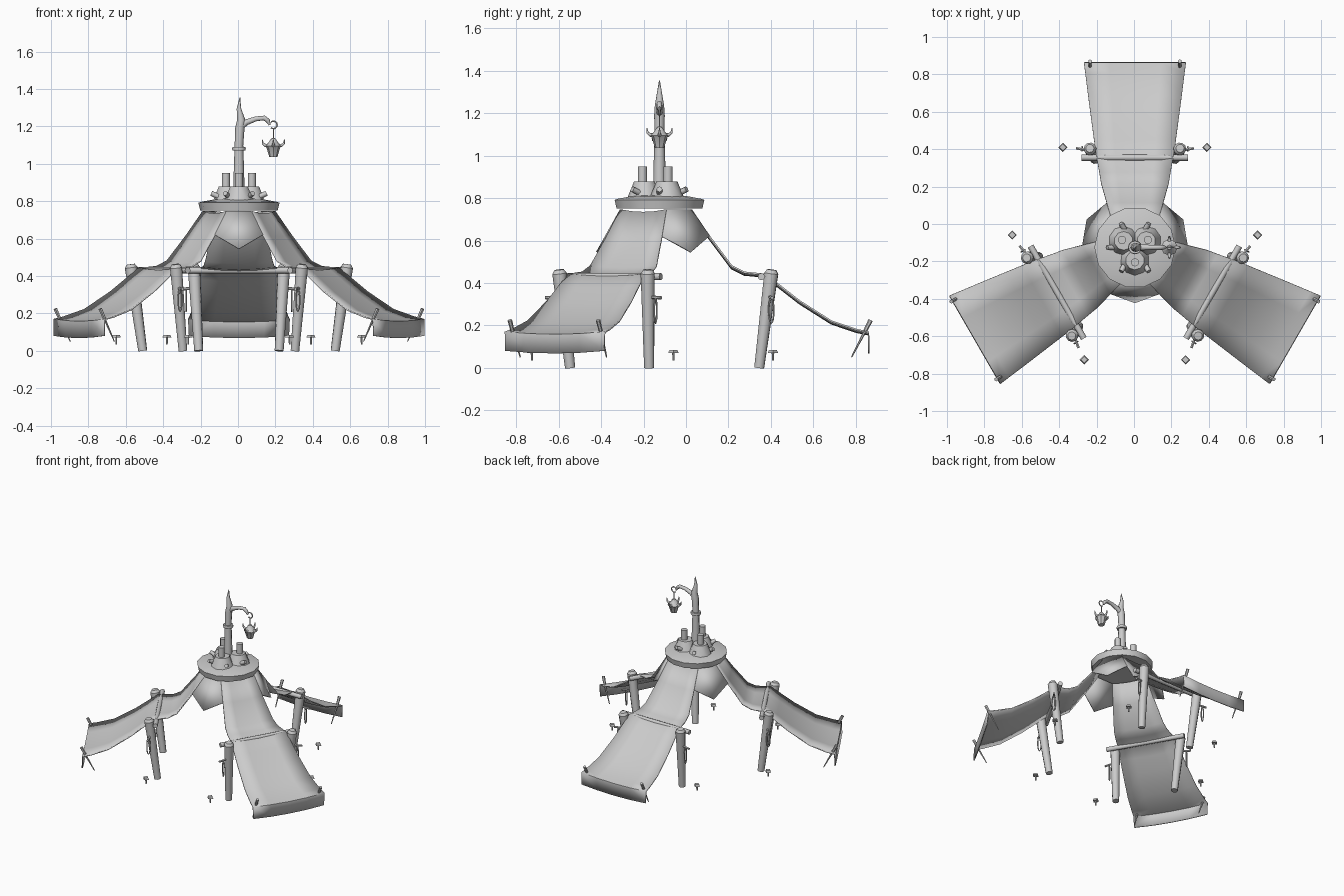
import bpy, bmesh, math
from mathutils import Vector, Matrix

cube = bpy.data.objects.get("Cube")
if cube:
    bpy.data.objects.remove(cube, do_unlink=True)

GREY = (0.6, 0.6, 0.6, 1)
mat = bpy.data.materials.new("plain grey")
mat.use_nodes = True
mat.diffuse_color = GREY
mat.node_tree.nodes["Principled BSDF"].inputs["Base Color"].default_value = GREY

CENTRE = Vector((0.005, -0.125, 0))
WINGS = {"back": 90, "right": 210, "left": 330}


def at(angle, r, p, z):
    """Point at distance r along a direction, p sideways, height z."""
    a = math.radians(angle)
    return CENTRE + Vector((r * math.cos(a) - p * math.sin(a),
                            r * math.sin(a) + p * math.cos(a), z))


def finish(name, bm, smooth=40, thick=0):
    mesh = bpy.data.meshes.new(name)
    bmesh.ops.recalc_face_normals(bm, faces=bm.faces)
    bm.to_mesh(mesh)
    bm.free()
    obj = bpy.data.objects.new(name, mesh)
    bpy.context.collection.objects.link(obj)
    mesh.materials.append(mat)
    mesh.shade_smooth()
    mesh.set_sharp_from_angle(angle=math.radians(smooth))
    if thick:
        mod = obj.modifiers.new("cloth", "SOLIDIFY")
        mod.thickness = thick
        mod.offset = 0
    return obj


def rod(name, a, b, r1, r2, sides=8):
    bm = bmesh.new()
    d = b - a
    turn = d.to_track_quat("Z", "Y").to_matrix().to_4x4()
    bmesh.ops.create_cone(bm, cap_ends=True, segments=sides, radius1=r1, radius2=r2,
                          depth=d.length, matrix=Matrix.Translation((a + b) / 2) @ turn)
    return finish(name, bm, 50)


def lathe(name, centre, profile, sides):
    bm = bmesh.new()
    verts = [bm.verts.new((r, 0, z)) for r, z in profile]
    edges = [bm.edges.new(pair) for pair in zip(verts, verts[1:])]
    bmesh.ops.spin(bm, geom=verts + edges, cent=(0, 0, 0), axis=(0, 0, 1),
                   angle=math.tau, steps=sides)
    bmesh.ops.remove_doubles(bm, verts=bm.verts, dist=1e-4)
    bmesh.ops.translate(bm, verts=bm.verts, vec=centre)
    return finish(name, bm, 35)


def tube(name, points, radii, thickness=1.0):
    curve = bpy.data.curves.new(name, "CURVE")
    curve.dimensions = "3D"
    curve.bevel_depth = thickness
    curve.bevel_resolution = 2
    curve.use_fill_caps = True
    line = curve.splines.new("POLY")
    line.points.add(len(points) - 1)
    for point, co, r in zip(line.points, points, radii):
        point.co = (*co, 1)
        point.radius = r
    line.use_smooth = True
    curve.materials.append(mat)
    obj = bpy.data.objects.new(name, curve)
    bpy.context.collection.objects.link(obj)
    return obj


# Canopy profile: distance, height, half width
CANOPY = [(0.15, 0.745, 0.125), (0.235, 0.62, 0.15), (0.34, 0.48, 0.18),
          (0.40, 0.45, 0.19), (0.50, 0.44, 0.208), (0.57, 0.385, 0.218),
          (0.66, 0.315, 0.23), (0.81, 0.22, 0.25), (0.93, 0.18, 0.265),
          (0.985, 0.168, 0.272), (0.987, 0.08, 0.268)]
COLUMNS = (-1, -0.5, 0, 0.5, 1)

for side, angle in WINGS.items():
    # Cloth wing with a hanging end flap
    bm = bmesh.new()
    rows = [[bm.verts.new(at(angle, r, h * t, z - 0.012 * (1 - t * t))) for t in COLUMNS]
            for r, z, h in CANOPY]
    for low, high in zip(rows, rows[1:]):
        for i in range(len(COLUMNS) - 1):
            bm.faces.new((low[i], low[i + 1], high[i + 1], high[i]))
    finish(side + "_cloth_wing", bm, 50, 0.008)

    # Pointed cloth piece joining this wing to the next
    bm = bmesh.new()
    (r0, z0, h0), (r1, z1, h1) = CANOPY[:2]
    corners = [at(angle, r0, h0, z0), at(angle, r1, h1, z1), at(angle + 60, 0.295, 0, 0.545),
               at(angle + 120, r1, -h1, z1), at(angle + 120, r0, -h0, z0)]
    top_mid = (corners[0] + corners[4]) / 2
    v = [bm.verts.new(c) for c in corners + [top_mid]]
    bm.faces.new((v[0], v[1], v[2], v[5]))
    bm.faces.new((v[5], v[2], v[3], v[4]))
    finish(side + "_pointed_cloth", bm, 50, 0.008)

    # Cross beam under the wing
    rod(side + "_cross_beam", at(angle, 0.48, -0.285, 0.43), at(angle, 0.48, 0.285, 0.43),
        0.017, 0.017)

    for s in (-1, 1):
        tag = side + ("_first_" if s < 0 else "_second_")
        # Leaning support post with a chamfered top
        foot, head = at(angle, 0.47, s * 0.215, 0), at(angle, 0.527, s * 0.24, 0.445)
        rod(tag + "post", foot, head, 0.024, 0.034, 10)
        rod(tag + "post_top", head, head + (head - foot) * 0.04, 0.034, 0.022, 10)
        # Side peg with a hanging loop of rope
        a, b = at(angle, 0.515, s * 0.23, 0.335), at(angle, 0.53, s * 0.315, 0.33)
        rod(tag + "post_peg", a, b, 0.008, 0.008, 6)
        loop = [at(angle, 0.527 + 0.012 * math.sin(k * math.tau / 10), s * 0.283,
                   0.27 + 0.06 * math.cos(k * math.tau / 10)) for k in range(11)]
        tube(tag + "rope_loop", loop, [1] * 11, 0.004)
        # Tent stake through the cloth end
        rod(tag + "stake_top", at(angle, 0.995, s * 0.24, 0.225),
            at(angle, 0.965, s * 0.24, 0.165), 0.011, 0.009, 6)
        rod(tag + "stake", at(angle, 0.965, s * 0.24, 0.165),
            at(angle, 0.905, s * 0.235, 0.05), 0.007, 0.003, 6)
        # Ground peg with a square head
        g = at(angle, 0.535, s * 0.385, 0.035)
        rod(tag + "ground_peg", g, g + Vector((0, 0, 0.035)), 0.005, 0.006, 6)
        rod(tag + "ground_peg_head", g + Vector((0, 0, 0.035)), g + Vector((0, 0, 0.05)),
            0.025, 0.018, 4)

    # Roof block with a chimney
    base = at(angle + 60, 0.07, 0, 0.8)
    rod(side + "_roof_block", base, base + Vector((0, 0, 0.078)), 0.082, 0.05, 10)
    pipe = at(angle + 60, 0.08, 0, 0.85)
    rod(side + "_chimney", pipe, pipe + Vector((0, 0, 0.1)), 0.022, 0.022, 10)

# Cap under the blocks
lathe("roof_cap", CENTRE, [(0, 0.762), (0.195, 0.75), (0.207, 0.75), (0.217, 0.792),
                           (0.2, 0.797), (0.13, 0.81), (0, 0.82)], 14)

# Round studs around the cap
for k in range(6):
    rod("stud_%d" % k, at(k * 60, 0.11, 0, 0.825), at(k * 60, 0.148, 0, 0.842), 0.014, 0.014, 8)

# Tree mast, its collar and its branch
up = lambda x, z: CENTRE + Vector((x, 0, z))
tube("mast", [up(0, 0.79), up(0, 0.95), up(0, 1.1), up(0.005, 1.19), up(0.012, 1.235),
              up(0, 1.295), up(0.005, 1.355)],
     [0.031, 0.028, 0.023, 0.025, 0.022, 0.012, 0.002])
lathe("mast_collar", CENTRE, [(0.02, 1.07), (0.034, 1.07), (0.037, 1.08), (0.034, 1.09),
                              (0.02, 1.09)], 12)
tube("branch", [up(0.005, 1.195), up(0.04, 1.222), up(0.09, 1.24), up(0.135, 1.245),
                up(0.155, 1.23), up(0.165, 1.208)],
     [0.018, 0.016, 0.013, 0.013, 0.012, 0.006])

# Hook and chain
hook = [up(0.184 + 0.02 * math.cos(math.radians(d)), 1.208 + 0.02 * math.sin(math.radians(d)))
        for d in range(130, -131, -26)]
tube("hook", hook, [1] * len(hook), 0.004)
rod("chain", up(0.184, 1.19), up(0.184, 1.12), 0.003, 0.003, 6)

# Lantern with upturned horns
lamp = up(0.184, 0)
lathe("lantern", lamp, [(0, 1.035), (0.022, 1.037), (0.036, 1.085), (0.044, 1.095),
                        (0.028, 1.11), (0.012, 1.135), (0, 1.14)], 8)
for k in range(4):
    out = Vector((math.cos(k * math.pi / 2), math.sin(k * math.pi / 2), 0))
    path = [(0.02, 1.1), (0.042, 1.097), (0.056, 1.108), (0.06, 1.13)]
    tube("lantern_horn_%d" % k, [lamp + out * r + Vector((0, 0, z)) for r, z in path],
         [0.01, 0.009, 0.006, 0.002])
